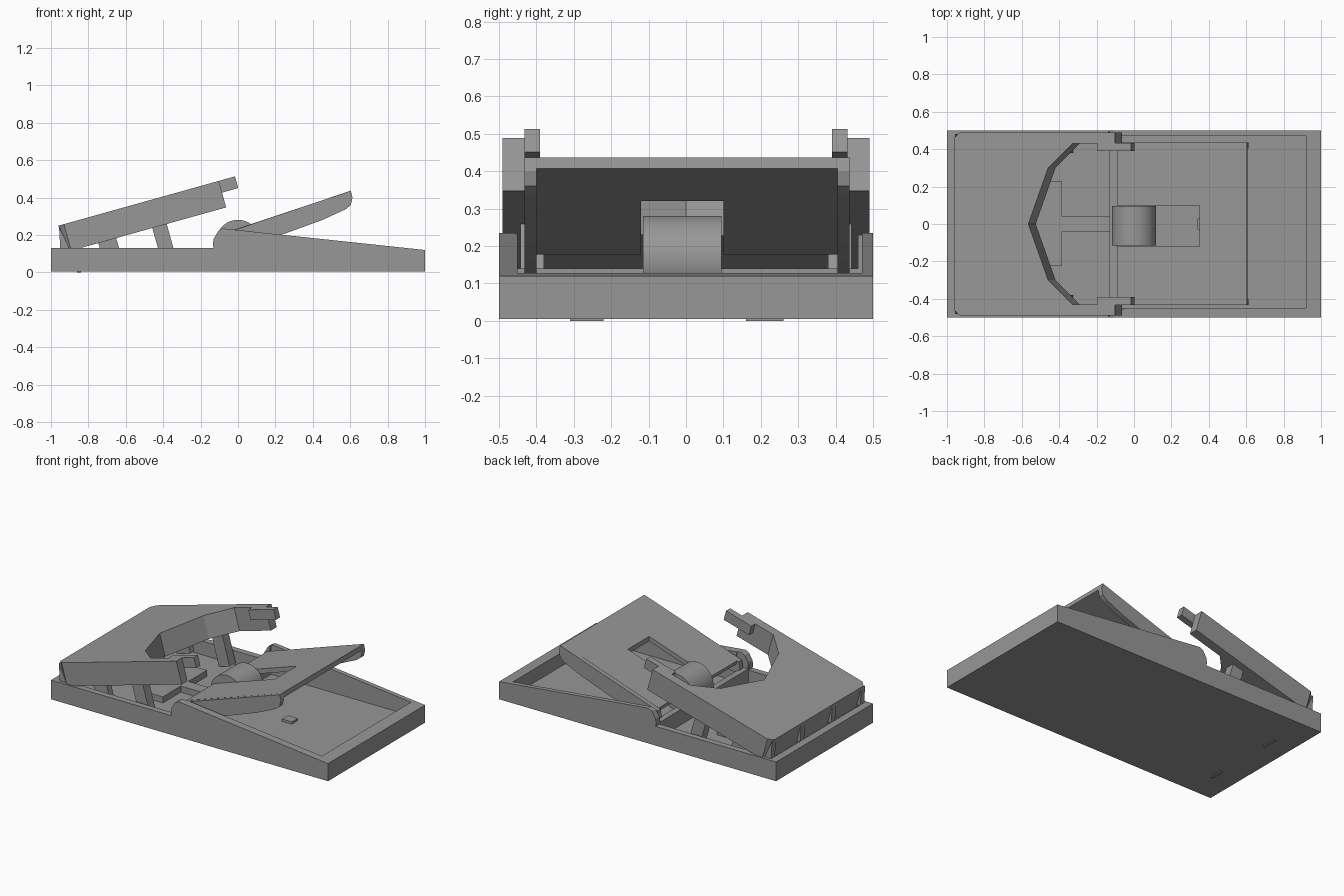
import bpy, bmesh, math
from mathutils import Vector, Matrix

cube = bpy.data.objects.get("Cube")
if cube:
    bpy.data.objects.remove(cube, do_unlink=True)

grey = bpy.data.materials.new("matte grey")
grey.use_nodes = True
GREY = (0.31, 0.31, 0.31, 1)
grey.diffuse_color = GREY
grey.node_tree.nodes["Principled BSDF"].inputs["Base Color"].default_value = GREY


def prism(name, points, direction):
    """Extrude a closed outline along a direction."""
    bm = bmesh.new()
    face = bm.faces.new([bm.verts.new(p) for p in points])
    out = bmesh.ops.extrude_face_region(bm, geom=[face])
    moved = [v for v in out["geom"] if isinstance(v, bmesh.types.BMVert)]
    bmesh.ops.translate(bm, verts=moved, vec=Vector(direction))
    bmesh.ops.recalc_face_normals(bm, faces=bm.faces)
    mesh = bpy.data.meshes.new(name)
    bm.to_mesh(mesh)
    bm.free()
    mesh.materials.append(grey)
    obj = bpy.data.objects.new(name, mesh)
    bpy.context.collection.objects.link(obj)
    return obj


def side_profile(name, xz, y0, y1):
    return prism(name, [(x, y0, z) for x, z in xz], (0, y1 - y0, 0))


def box(name, x0, x1, y0, y1, z0, z1):
    return side_profile(name, [(x0, z0), (x1, z0), (x1, z1), (x0, z1)], y0, y1)


def cut(target, cutters):
    """Subtract helper solids, then discard them."""
    for cutter in cutters:
        cutter.hide_render = True
        mod = target.modifiers.new("cut", "BOOLEAN")
        mod.operation = "DIFFERENCE"
        mod.solver = "EXACT"
        mod.object = cutter
        bpy.context.view_layer.objects.active = target
        bpy.ops.object.modifier_apply(modifier=mod.name)
        bpy.data.objects.remove(cutter, do_unlink=True)


# Base tray with a wedge-shaped right half and two open compartments
base = side_profile("base", [
    (-1, 0.005), (1, 0.005), (1, 0.12), (-0.08, 0.235), (-0.105, 0.222),
    (-0.13, 0.18), (-0.135, 0.15), (-0.13, 0.13), (-1, 0.13)], -0.5, 0.5)
cut(base, [
    box("left_cutter", -0.95, -0.13, -0.46, 0.46, 0.04, 0.5),
    box("right_cutter", -0.09, 0.92, -0.45, 0.47, 0.04, 0.5),
    box("divider_cutter", -0.2, -0.05, -0.455, 0.46, 0.14, 0.5)])

# Shallow feet
for y0, y1 in ((-0.31, -0.22), (0.16, 0.26)):
    box("foot", -0.86, -0.84, y0, y1, 0, 0.01)

# Trigger plate and bar on the tray floor
box("trigger_plate", -0.57, -0.385, -0.225, 0.23, 0.03, 0.08)
box("trigger_bar", -0.39, -0.12, -0.04, 0.04, 0.03, 0.08)
box("floor_catch", 0.34, 0.41, -0.03, 0.03, 0.03, 0.055)

# Jaw parts share one tilted frame
tilt = Matrix.Translation((-0.96, 0, 0.25)) @ Matrix.Rotation(math.radians(-15.6), 4, "Y")
half = [(0.41, 0.0), (0.52, 0.3), (0.655, 0.43), (0.89, 0.43),
        (0.89, 0.49), (0.03, 0.49), (0.0, 0.46)]
outline = half + [(x, -y) for x, y in reversed(half[1:])]
jaw_parts = [prism("jaw", [(x, y, 0) for x, y in outline], (0, 0, -0.147))]
for side in (-1, 1):
    y0, y1 = sorted((0.39 * side, 0.432 * side))
    jaw_parts += [
        box("jaw_tooth", 0.79, 0.98, y0, y1, -0.065, 0),
        box("front_strut", 0.48, 0.56, y0 - 0.01, y1 + 0.01, -0.35, -0.1),
        box("rear_strut", 0.18, 0.28, y0, y1, -0.27, -0.1)]
for part in jaw_parts:
    part.matrix_world = tilt

# Small ribs behind the jaw
for y in (-0.46, -0.16, 0.16, 0.46):
    side_profile("jaw_rib", [(-0.957, 0.245), (-0.95, 0.125), (-0.9, 0.125)],
                 y - 0.02, y + 0.02)

# Pedal: thin plate with a window, flanked by curved skirts
plate = side_profile("pedal_plate", [
    (-0.09, 0.205), (0.603, 0.437), (0.608, 0.407), (-0.08, 0.177)], -0.41, 0.41)
cut(plate, [box("window_cutter", -0.2, 0.35, -0.12, 0.1, 0, 0.6)])
skirt = [(-0.1, 0.2), (0.603, 0.437), (0.612, 0.4), (0.603, 0.36), (0.575, 0.337),
         (0.45, 0.28), (0.23, 0.2), (0.1, 0.16), (-0.07, 0.125), (-0.11, 0.15)]
for y0, y1 in ((-0.432, -0.4), (0.405, 0.437)):
    side_profile("pedal_skirt", skirt, y0, y1)

# Rounded bait drum in the pedal window
bpy.ops.mesh.primitive_cylinder_add(vertices=48, radius=0.118, depth=0.21,
                                    location=(0, -0.01, 0.163),
                                    rotation=(math.pi / 2, 0, 0))
drum = bpy.context.object
drum.name = "bait_drum"
drum.data.materials.append(grey)
bpy.ops.object.shade_smooth_by_angle()
